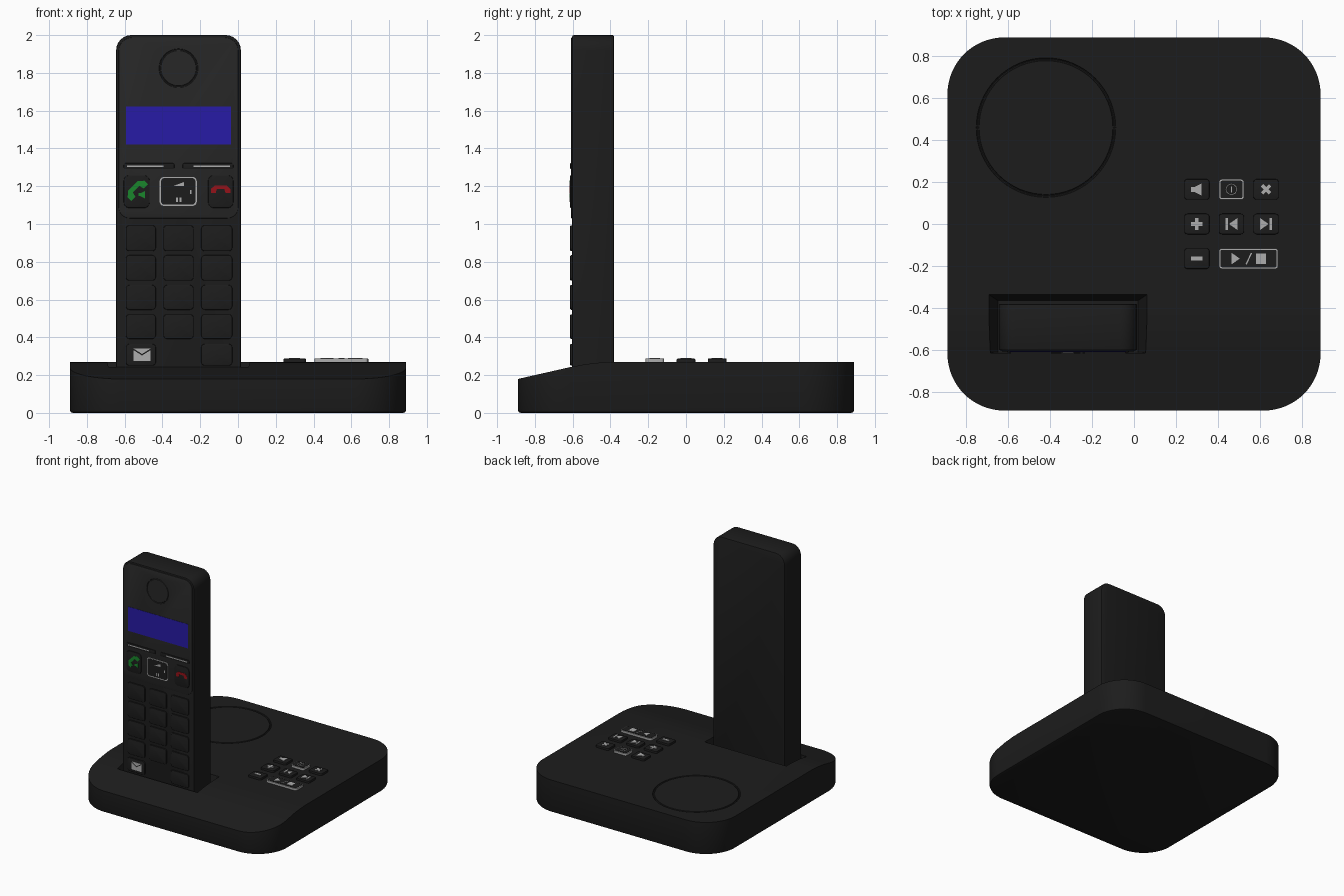
import bpy, bmesh, math

if "Cube" in bpy.data.objects:
    bpy.data.objects.remove(bpy.data.objects["Cube"])


def material(name, r, g, b):
    m = bpy.data.materials.new(name)
    m.diffuse_color = (r, g, b, 1)
    m.use_nodes = True
    m.node_tree.nodes["Principled BSDF"].inputs["Base Color"].default_value = m.diffuse_color
    return m


BLACK = material("black", 0.012, 0.012, 0.012)
PANEL = material("panel", 0.02, 0.02, 0.02)
GREY = material("grey", 0.42, 0.42, 0.42)
BLUE = material("blue", 0.02, 0.011, 0.38)
GREEN = material("green", 0.01, 0.24, 0.025)
RED = material("red", 0.3, 0.006, 0.01)

# maps an outline point (u, v) and a depth d to 3D
PLANES = {"front": lambda u, v, d: (u, d, v),
          "top": lambda u, v, d: (u, v, d),
          "side": lambda u, v, d: (d, u, v)}


def rrect(x0, x1, y0, y1, r=0.0, r_top=None, n=6):
    """Rounded rectangle; r_top gives the upper corners their own radius."""
    rt = r if r_top is None else r_top
    pts = []
    for cx, cy, sx, sy, a, rad in ((x1, y1, -1, -1, 0, rt), (x0, y1, 1, -1, 90, rt),
                                   (x0, y0, 1, 1, 180, r), (x1, y0, -1, 1, 270, r)):
        if rad == 0:
            pts.append((cx, cy))
            continue
        for i in range(n + 1):
            t = math.radians(a + 90 * i / n)
            pts.append((cx + sx * rad + rad * math.cos(t), cy + sy * rad + rad * math.sin(t)))
    return pts


def place(pts, x, y, s=1.0, deg=0):
    c, q = math.cos(math.radians(deg)) * s, math.sin(math.radians(deg)) * s
    return [(x + u * c - v * q, y + u * q + v * c) for u, v in pts]


def prism(name, outlines, lo, hi, mat, plane="front", bevel=0.0):
    """Extrude one or more outlines between two depths into one object."""
    bm = bmesh.new()
    f = PLANES[plane]
    for o in outlines:
        a = [bm.verts.new(f(u, v, lo)) for u, v in o]
        b = [bm.verts.new(f(u, v, hi)) for u, v in o]
        bm.faces.new(a)
        bm.faces.new(b)
        for i in range(len(o)):
            j = (i + 1) % len(o)
            bm.faces.new((a[i], a[j], b[j], b[i]))
    bmesh.ops.recalc_face_normals(bm, faces=bm.faces)
    me = bpy.data.meshes.new(name)
    bm.to_mesh(me)
    bm.free()
    ob = bpy.data.objects.new(name, me)
    bpy.context.collection.objects.link(ob)
    me.materials.append(mat)
    if bevel:
        m = ob.modifiers.new("bevel", "BEVEL")
        m.width, m.segments, m.limit_method = bevel, 2, "ANGLE"
        m.angle_limit = math.radians(40)
    return ob


def activate(ob):
    bpy.ops.object.select_all(action="DESELECT")
    ob.select_set(True)
    bpy.context.view_layer.objects.active = ob


def cut(ob, cutter, operation="DIFFERENCE"):
    m = ob.modifiers.new("cut", "BOOLEAN")
    m.object, m.operation, m.solver = cutter, operation, "EXACT"
    activate(ob)
    for mod in list(ob.modifiers):
        bpy.ops.object.modifier_apply(modifier=mod.name)
    bpy.data.objects.remove(cutter)


def ring_cutter(loc, radius, width, rot=(0, 0, 0)):
    bpy.ops.mesh.primitive_torus_add(location=loc, rotation=rot, major_radius=radius,
                                     minor_radius=width, major_segments=64, minor_segments=8)
    bpy.context.object.data.materials.append(BLACK)
    return bpy.context.object


# base with sloping front, handset pocket and speaker groove
base = prism("base", [rrect(-0.89, 0.89, -0.89, 0.89, 0.27, n=16)], 0, 0.4, BLACK, "top", 0.015)
slope = [(-0.95, 0.166), (-0.61, 0.243), (-0.53, 0.258), (-0.45, 0.267), (-0.38, 0.27),
         (0.95, 0.27), (0.95, -0.1), (-0.95, -0.1)]
cut(base, prism("slope_cutter", [slope], -1, 1, BLACK, "side"), "INTERSECT")
pocket = prism("pocket_cutter", [rrect(-0.65, 0.02, -0.612, -0.365)], 0.1, 0.28, BLACK, "top")
for v, (x, y) in zip(list(pocket.data.vertices)[4:], rrect(-0.695, 0.065, -0.616, -0.335)):
    v.co.x, v.co.y = x, y
cut(base, pocket)
cut(base, ring_cutter((-0.42, 0.46, 0.27), 0.326, 0.007))

# handset body and raised upper panel with earpiece groove
prism("handset_body", [rrect(-0.645, 0.015, 0.1, 2.0, 0.02, 0.08)], -0.603, -0.381, BLACK,
      bevel=0.008)
panel = prism("handset_panel", [rrect(-0.632, 0.002, 1.03, 1.987, 0.06, 0.07)],
              -0.608, -0.59, PANEL, bevel=0.003)
cut(panel, ring_cutter((-0.315, -0.608, 1.825), 0.098, 0.005, (math.pi / 2, 0, 0)))
prism("screen", [rrect(-0.592, -0.037, 1.42, 1.622)], -0.61, -0.60, BLUE)

# soft keys with grey strips
for side, x0, x1, s0, s1 in (("left", -0.605, -0.337, -0.588, -0.395),
                             ("right", -0.293, -0.025, -0.235, -0.042)):
    prism(f"soft_key_{side}", [rrect(x0, x1, 1.29, 1.322, 0.01)], -0.613, -0.6, BLACK, bevel=0.003)
    prism(f"soft_key_strip_{side}", [rrect(s0, s1, 1.302, 1.31)], -0.615, -0.61, GREY)

# call keys, each with a receiver symbol
receiver = [(-.052, -.022), (-.052, 0), (-.03, .02), (.03, .02), (.052, 0), (.052, -.022),
            (.026, -.022), (.02, 0), (-.02, 0), (-.026, -.022)]
speaker = [(-.5, -.2), (-.2, -.2), (.4, -.5), (.4, .5), (-.2, .2), (-.5, .2)]
prism("call_key", [rrect(-0.605, -0.468, 1.085, 1.258, 0.03)], -0.614, -0.6, BLACK, bevel=0.004)
prism("end_key", [rrect(-0.158, -0.025, 1.085, 1.258, 0.03)], -0.614, -0.6, BLACK, bevel=0.004)
prism("call_symbol", [place(receiver, -0.54, 1.185, 1.2, 45),
                      place(speaker, -0.508, 1.155, 0.04)], -0.616, -0.612, GREEN)
prism("end_symbol", [place(receiver, -0.092, 1.185)], -0.616, -0.612, RED)

# navigation key with grey rim
prism("navigation_rim", [rrect(-0.415, -0.218, 1.095, 1.25, 0.025)], -0.613, -0.6, GREY)
prism("navigation_key", [rrect(-0.408, -0.225, 1.102, 1.243, 0.02)], -0.614, -0.6, BLACK)
prism("navigation_symbols", [[(-0.345, 1.2), (-0.287, 1.2), (-0.287, 1.222)],
                             rrect(-0.328, -0.317, 1.116, 1.14),
                             rrect(-0.311, -0.3, 1.116, 1.14),
                             rrect(-0.255, -0.245, 1.16, 1.18)], -0.616, -0.612, GREY)

# number pad: four full rows, then two keys in the bottom row
columns = [(-0.594, -0.435), (-0.395, -0.235), (-0.195, -0.03)]
rows = [(0.856, 0.993), (0.7, 0.835), (0.546, 0.677), (0.392, 0.522), (0.25, 0.365)]
for r, (z0, z1) in enumerate(rows):
    for c, (x0, x1) in enumerate(columns):
        if r == 4 and c == 1:
            continue
        prism(f"pad_key_{r}_{c}", [rrect(x0, x1, z0, z1, 0.02)], -0.613, -0.6, BLACK, bevel=0.004)
prism("envelope_symbol", [[(-0.553, 0.34), (-0.463, 0.34), (-0.508, 0.312)],
                          [(-0.553, 0.332), (-0.508, 0.304), (-0.463, 0.332),
                           (-0.463, 0.274), (-0.553, 0.274)]], -0.615, -0.611, GREY)

# base buttons
GRID_X, GRID_Y = (0.3, 0.465, 0.63), (0.165, 0, -0.165)
for r, y in enumerate(GRID_Y):
    for c, x in enumerate(GRID_X):
        if r == 2 and c == 2:
            continue
        rim = (r, c) in ((0, 1), (2, 1))
        x1 = 0.688 if (r, c) == (2, 1) else x + 0.06
        prism(f"base_button_{r}_{c}", [rrect(x - 0.06, x1, y - 0.049, y + 0.049, 0.015)],
              0.26, 0.287, GREY if rim else BLACK, "top", 0 if rim else 0.004)
        if rim:
            prism(f"base_button_face_{r}_{c}",
                  [rrect(x - 0.053, x1 - 0.007, y - 0.042, y + 0.042, 0.01)],
                  0.27, 0.289, BLACK, "top")

# base button symbols
plus = [(.3, 1), (.3, .3), (1, .3), (1, -.3), (.3, -.3), (.3, -1),
        (-.3, -1), (-.3, -.3), (-1, -.3), (-1, .3), (-.3, .3), (-.3, 1)]
tri = [(-.02, -.028), (.02, 0), (-.02, .028)]
bar = rrect(-.006, .006, -.028, .028)
prism("base_symbols", [place(speaker, 0.3, 0.165, 0.058),
                       place(plus, 0.63, 0.165, 0.027, 45),
                       place(plus, 0.3, 0, 0.028),
                       rrect(0.273, 0.327, -0.174, -0.156),
                       place(bar, 0.443, 0), place(tri, 0.473, 0, 1, 180),
                       place(tri, 0.622, 0), place(bar, 0.652, 0),
                       place(tri, 0.485, -0.165),
                       place(rrect(-.003, .003, -.03, .03), 0.548, -0.165, 1, -25),
                       rrect(0.582, 0.63, -0.19, -0.14),
                       place(bar, 0.465, 0.165, 0.5)], 0.28, 0.291, GREY, "top")
bpy.ops.mesh.primitive_torus_add(location=(0.465, 0.165, 0.288), major_radius=0.025,
                                 minor_radius=0.003, major_segments=32, minor_segments=6)
bpy.context.object.name = "power_symbol_ring"
bpy.context.object.data.materials.append(GREY)

# smooth shading with sharp edges kept
for ob in list(bpy.context.scene.objects):
    activate(ob)
    for mod in list(ob.modifiers):
        bpy.ops.object.modifier_apply(modifier=mod.name)
    bpy.ops.object.shade_smooth_by_angle(angle=math.radians(30))
